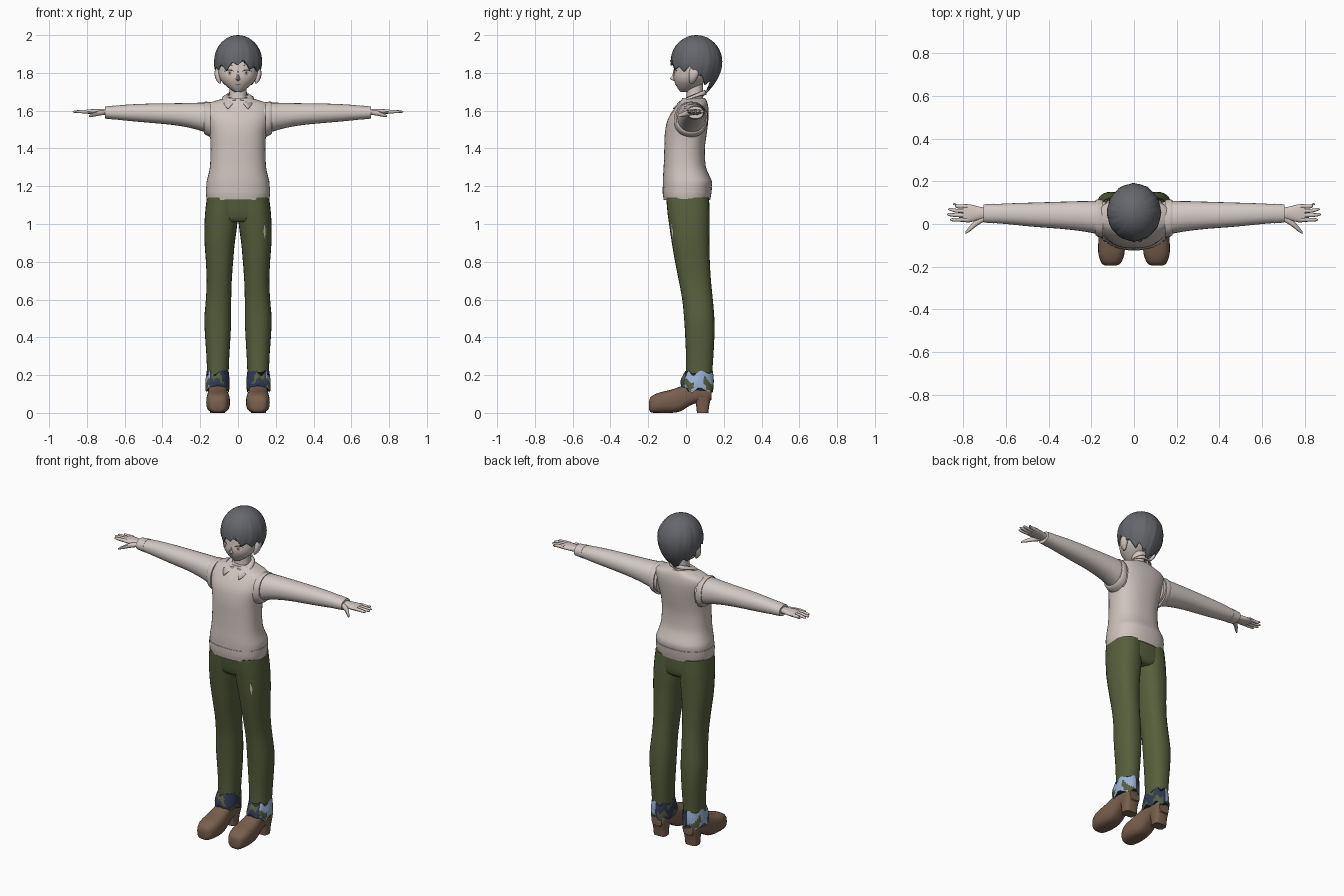
import bpy, bmesh, random
from math import sin, cos, pi, radians, copysign
from mathutils import Vector
from mathutils.bvhtree import BVHTree

if "Cube" in bpy.data.objects:
    bpy.data.objects.remove(bpy.data.objects["Cube"])
random.seed(4)
made = []


def material(name, r, g, b):
    m = bpy.data.materials.new(name)
    m.use_nodes = True
    m.diffuse_color = (r, g, b, 1)
    m.node_tree.nodes["Principled BSDF"].inputs["Base Color"].default_value = (r, g, b, 1)
    return m


skin = material("skin", .66, .57, .53)
sweater_mat = material("sweater beige", .63, .55, .51)
shirt = material("shirt white", .66, .59, .56)
hair_mat = material("hair grey", .13, .135, .15)
olive = material("trousers olive", .095, .115, .045)
brown = material("shoe brown", .19, .115, .075)
navy = material("cuff navy", .03, .04, .09)
sky = material("cuff light blue", .33, .45, .68)
amber = material("iris amber", .42, .32, .22)
dark = material("line dark", .04, .035, .035)


def finish(name, bm, mats, mirror=False):
    """Turn a bmesh into a named object, mirrored across x if asked."""
    bmesh.ops.recalc_face_normals(bm, faces=bm.faces)
    me = bpy.data.meshes.new(name)
    bm.to_mesh(me)
    bm.free()
    for m in mats if isinstance(mats, list) else [mats]:
        me.materials.append(m)
    ob = bpy.data.objects.new(name, me)
    bpy.context.collection.objects.link(ob)
    if mirror:
        ob.modifiers.new("mirror", 'MIRROR').use_clip = False
    made.append(ob)
    return ob


def catmull(a, b, c, d, t):
    return [.5 * (2 * q + (r - p) * t + (2 * p - 5 * q + 4 * r - s) * t * t
                  + (3 * q - p - 3 * r + s) * t ** 3) for p, q, r, s in zip(a, b, c, d)]


def loft(name, mat, rings, axis='z', n=28, power=2.2, mirror=False, steps=3):
    """Skin rounded sections (position, a0, a1, b0, b1) along an axis."""
    last, path = len(rings) - 1, []
    for i in range(last):
        quad = [rings[max(0, min(last, i + k))] for k in (-1, 0, 1, 2)]
        path += [catmull(*quad, s / steps) for s in range(steps)]
    path.append(rings[-1])
    bm, loops = bmesh.new(), []
    for t, a0, a1, b0, b1 in path:
        loop = []
        for k in range(n):
            c, s = cos(2 * pi * k / n), sin(2 * pi * k / n)
            a = (a0 + a1) / 2 + (a1 - a0) / 2 * copysign(abs(c) ** (2 / power), c)
            b = (b0 + b1) / 2 + (b1 - b0) / 2 * copysign(abs(s) ** (2 / power), s)
            loop.append(bm.verts.new({'z': (a, b, t), 'x': (t, a, b), 'y': (a, t, b)}[axis]))
        loops.append(loop)
    for p, q in zip(loops, loops[1:]):
        for k in range(n):
            bm.faces.new((p[k], p[(k + 1) % n], q[(k + 1) % n], q[k]))
    bm.faces.new(loops[0])
    bm.faces.new(loops[-1])
    return finish(name, bm, mat, mirror)


def decal(name, mat, target, pts, lift=.003, mirror=False):
    """Lay a thin painted patch, given in x and z, on the front of a part."""
    tree = BVHTree.FromPolygons([v.co for v in target.data.vertices],
                                [p.vertices[:] for p in target.data.polygons])
    bm = bmesh.new()

    def drop(x, z):
        hit = tree.ray_cast(Vector((x, -1, z)), Vector((0, 1, 0)))[0]
        return bm.verts.new((x, (hit.y if hit else 0) - lift, z))
    edge = []
    for (x, z), (u, w) in zip(pts, pts[1:] + pts[:1]):
        edge += [drop(x + (u - x) * f, z + (w - z) * f) for f in (0, .5)]
    mid = drop(sum(p[0] for p in pts) / len(pts), sum(p[1] for p in pts) / len(pts))
    for p, q in zip(edge, edge[1:] + edge[:1]):
        bm.faces.new((p, q, mid))
    return finish(name, bm, mat, mirror)


def oval(x, z, rx, rz):
    return [(x + rx * cos(k * pi / 6), z + rz * sin(k * pi / 6)) for k in range(12)]


# Head, neck, nose and ears
head = loft("head", skin, [
    (1.70, -.02, .02, -.03, .03), (1.72, -.05, .05, -.045, .06), (1.75, -.083, .083, -.06, .10),
    (1.78, -.1, .1, -.067, .13), (1.82, -.108, .108, -.063, .15), (1.87, -.108, .108, -.055, .16),
    (1.93, -.085, .085, -.02, .14), (1.97, -.03, .03, .02, .09)], power=2.1)
loft("neck", skin, [(1.58, -.06, .06, -.02, .1), (1.65, -.047, .047, 0, .09), (1.74, -.045, .045, .005, .09)])
loft("nose", skin, [(1.757, -.008, .008, -.062, -.04), (1.768, -.011, .011, -.086, -.04),
                    (1.785, -.006, .006, -.074, -.04), (1.81, -.003, .003, -.066, -.04)], n=10)
loft("ear", skin, [(1.745, .09, .1, .02, .04), (1.765, .09, .117, .015, .055),
                   (1.80, .09, .125, .015, .07), (1.83, .1, .115, .025, .06)], n=14, mirror=True)

# Painted face
decal("eye_white", shirt, head, oval(.045, 1.80, .023, .015), .002, True)
decal("iris", amber, head, oval(.044, 1.80, .011, .015), .004, True)
decal("pupil", dark, head, oval(.044, 1.80, .004, .007), .006, True)
decal("upper_lid", dark, head, [(.02, 1.807), (.035, 1.819), (.055, 1.819), (.073, 1.808),
                                (.055, 1.814), (.035, 1.814)], .006, True)
decal("eyebrow", hair_mat, head, [(.02, 1.838), (.05, 1.848), (.075, 1.84), (.05, 1.843)], .004, True)
decal("mouth", dark, head, [(-.014, 1.737), (0, 1.739), (.014, 1.737), (0, 1.734)], .003)

# Hair cap with ridged locks and a tufted rim
bm, rows, N = bmesh.new(), [], 96
for j in range(19):
    row = []
    for k in range(N):
        th = 2 * pi * k / N
        front = (1 + cos(th)) / 2
        tuft = abs((k % 8) / 4 - 1)
        rim = 1.70 + .16 * front ** .55 - .03 * tuft + .012 * sin(th * 5 + 1)
        if j <= 10:
            z, r = 1.86 + .14 * cos(j * pi / 20), sin(j * pi / 20)
        else:
            z = 1.86 + (rim - 1.86) * (j - 10) / 8
            r = 1 - .55 * (max(0, 1.86 - z) / .16) ** 2
        r *= 1 + .022 * (tuft - .5) * min(1, j / 8) + .006 * sin(th * 23 + j * .4)
        row.append(bm.verts.new((.126 * r * sin(th), .055 - .135 * r * cos(th), z)))
    rows.append(row)
for p, q in zip(rows, rows[1:]):
    for k in range(N):
        bm.faces.new((p[k], p[(k + 1) % N], q[(k + 1) % N], q[k]))
bmesh.ops.remove_doubles(bm, verts=bm.verts, dist=.0005)
hair = finish("hair", bm, hair_mat)
hair.modifiers.new("thickness", 'SOLIDIFY').thickness = .01

# Sweater body, hem band, neck opening
sweater = loft("sweater", sweater_mat, [
    (1.13, -.163, .163, -.115, .125), (1.17, -.167, .167, -.12, .13), (1.22, -.167, .167, -.122, .138),
    (1.26, -.157, .157, -.121, .122), (1.31, -.148, .148, -.118, .104), (1.40, -.145, .145, -.115, .1),
    (1.48, -.15, .15, -.112, .11), (1.55, -.168, .168, -.098, .118), (1.60, -.176, .176, -.07, .12),
    (1.635, -.165, .165, -.042, .115), (1.655, -.11, .11, -.025, .108), (1.668, -.065, .065, -.02, .1)],
    n=40, power=2.4)
loft("sweater_hem", sweater_mat, [(1.128, -.165, .165, -.118, .128), (1.16, -.17, .17, -.123, .134),
                                  (1.195, -.17, .17, -.124, .138)], n=40, power=2.4)
decal("open_neck", skin, sweater, [(-.04, 1.653), (.04, 1.653), (0, 1.595)], .006)

# Folded shirt collar, open at the front
bm, rows = bmesh.new(), []
for k in range(33):
    top, low = radians(10 + 340 * k / 32), radians(38 + 284 * k / 32)
    f, g = (1 + cos(top)) / 2, (1 + cos(low)) / 2
    rows.append([bm.verts.new((.055 * sin(top), .04 - .062 * cos(top), 1.71 - .05 * f)),
                 bm.verts.new((.085 * sin(low), .01 - .1 * cos(low), 1.685 - .09 * g * g))])
for p, q in zip(rows, rows[1:]):
    bm.faces.new((p[0], q[0], q[1], p[1]))
collar = finish("shirt_collar", bm, shirt)
collar.modifiers.new("thickness", 'SOLIDIFY').thickness = .007

# Sleeves, armhole trim and wrist bands
loft("sleeve", shirt, [
    (.13, -.055, .105, 1.47, 1.635), (.18, -.045, .108, 1.488, 1.642), (.25, -.033, .107, 1.508, 1.641),
    (.35, -.022, .104, 1.525, 1.639), (.48, -.012, .1, 1.537, 1.637), (.6, 0, .096, 1.548, 1.631),
    (.70, .008, .09, 1.56, 1.62)], 'x', 24, mirror=True)
loft("armhole_trim", sweater_mat, [(.145, -.064, .114, 1.46, 1.644), (.168, -.06, .116, 1.47, 1.648),
                                   (.18, -.052, .112, 1.482, 1.645)], 'x', mirror=True)
loft("wrist_band", shirt, [(.655, .003, .095, 1.553, 1.627), (.705, .007, .092, 1.558, 1.622)],
     'x', 24, mirror=True)

# Hands
loft("palm", skin, [(.68, .025, .075, 1.575, 1.61), (.72, .02, .08, 1.577, 1.61),
                    (.77, .008, .092, 1.58, 1.608), (.80, .01, .093, 1.585, 1.605)], 'x', 16, mirror=True)
for finger, y, tip in (("index", .02, .862), ("middle", .041, .875), ("ring", .062, .87), ("little", .083, .848)):
    end = y * 1.15 - .003
    loft(finger + "_finger", skin, [(.78, y - .01, y + .01, 1.585, 1.606),
                                    (.83, y - .009, y + .009, 1.586, 1.604),
                                    (tip - .01, end - .007, end + .007, 1.588, 1.601),
                                    (tip, end - .002, end + .002, 1.592, 1.596)], 'x', 10, mirror=True)
loft("thumb", skin, [(.705, .01, .045, 1.578, 1.605), (.74, -.012, .022, 1.572, 1.6),
                     (.77, -.036, -.01, 1.567, 1.588), (.79, -.048, -.036, 1.565, 1.575)], 'x', 10, mirror=True)

# Trousers
loft("trouser_seat", olive, [(1.01, -.1, .1, -.07, .1), (1.04, -.165, .165, -.09, .122),
                             (1.15, -.16, .16, -.105, .122)], n=36, power=2.5)
leg = loft("trouser_leg", olive, [
    (1.14, .0, .165, -.105, .122), (1.06, .0, .174, -.098, .125), (.98, .006, .178, -.087, .125),
    (.9, .017, .177, -.075, .124), (.8, .026, .17, -.058, .126), (.7, .033, .166, -.038, .132),
    (.6, .036, .17, -.02, .142), (.5, .036, .178, -.01, .15), (.4, .04, .174, -.004, .15),
    (.3, .046, .167, 0, .145), (.2, .05, .164, 0, .138), (.14, .05, .166, -.005, .138)],
    power=2.3, mirror=True)
decal("pocket_patch", shirt, leg, [(.14, 1.0), (.147, .96), (.142, .92), (.135, .96)], .003)

# Patchy trouser cuffs: light blue outside, navy elsewhere, olive scraps
cuff = loft("trouser_cuff", [navy, sky, olive], [
    (.12, .046, .172, -.02, .145), (.15, .044, .173, -.03, .147), (.18, .046, .17, -.02, .146),
    (.21, .049, .166, -.004, .142)], n=36, mirror=True)
for p in cuff.data.polygons:
    c = p.center
    blotch = sin(c.y * 60 + c.z * 45) + sin(c.x * 75 - c.z * 70) + random.uniform(-.4, .4)
    p.material_index = 2 if blotch > .6 else int(c.x > .15 or (c.y > .12 and c.x > .11))
for v in cuff.data.vertices:
    v.co.z += .014 * sin(v.co.x * 90 + v.co.y * 70)

# Heeled shoes
loft("shoe", brown, [
    (-.195, .085, .135, .015, .065), (-.183, .062, .152, .002, .088), (-.14, .045, .167, 0, .108),
    (-.08, .043, .167, 0, .122), (-.03, .05, .163, .008, .14), (.02, .056, .158, .038, .16),
    (.07, .058, .156, .056, .165), (.115, .06, .154, .06, .155), (.135, .072, .142, .07, .135)],
    'y', 24, 2.8, True)
loft("shoe_heel", brown, [(0, .068, .148, .058, .118), (.045, .066, .15, .053, .124),
                          (.085, .06, .154, .045, .134)], n=20, power=3.5, mirror=True)

# Smooth shading with sharp edges kept
bpy.ops.object.select_all(action='DESELECT')
for ob in made:
    ob.select_set(True)
bpy.context.view_layer.objects.active = made[0]
bpy.ops.object.shade_smooth_by_angle(angle=radians(45))
